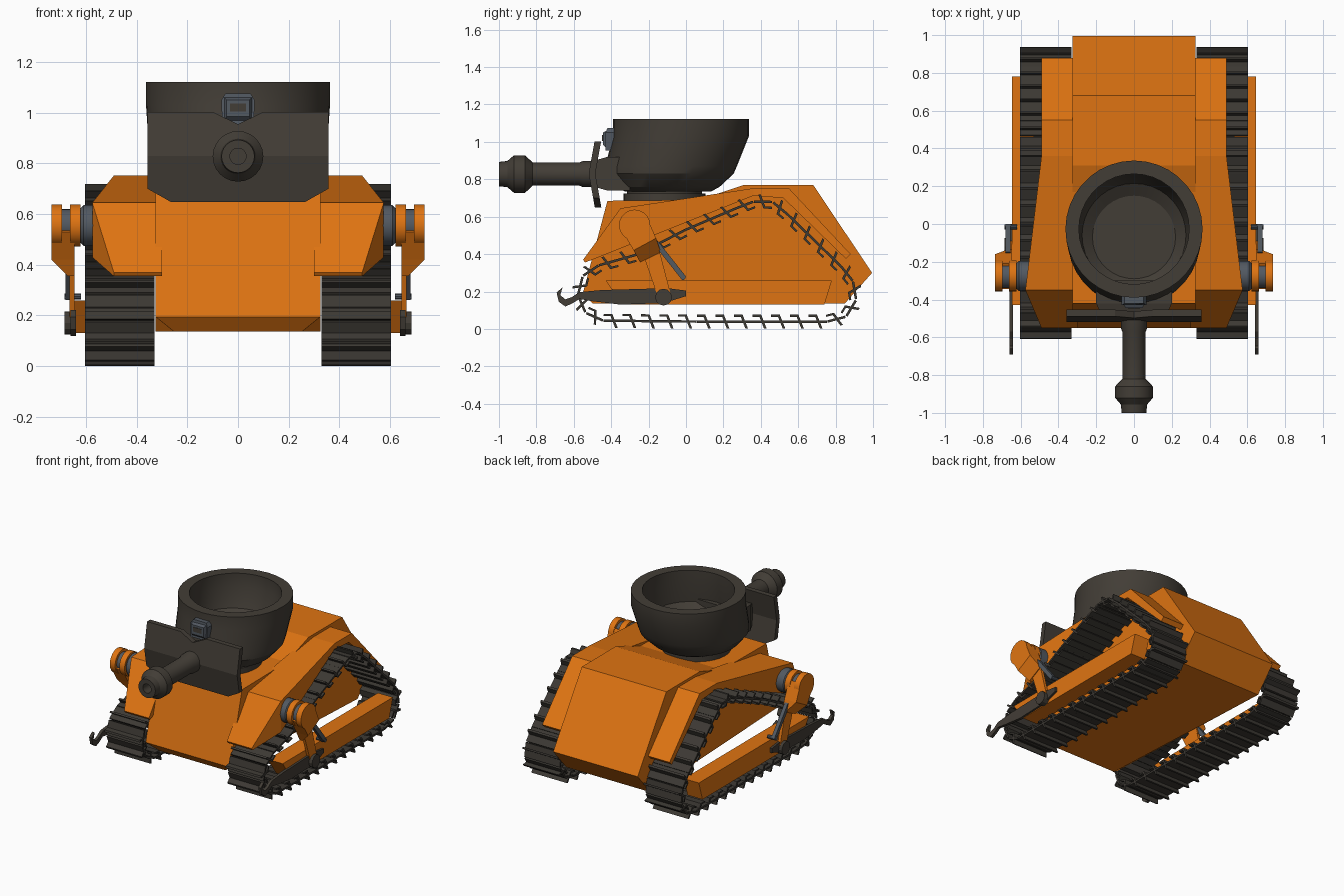
import bpy, bmesh, math
from mathutils import Vector

if "Cube" in bpy.data.objects:
    bpy.data.objects.remove(bpy.data.objects["Cube"])


def mat(name, col):
    m = bpy.data.materials.new(name)
    m.diffuse_color = (*col, 1)
    m.use_nodes = True
    m.node_tree.nodes["Principled BSDF"].inputs["Base Color"].default_value = m.diffuse_color
    return m


ORANGE = mat("orange paint", (0.74, 0.175, 0.006))
DARK = mat("dark gunmetal", (0.055, 0.047, 0.037))
TRACK = mat("track metal", (0.046, 0.041, 0.034))
GREY = mat("blue grey steel", (0.085, 0.1, 0.12))


def finish(bm, name, m, smooth=False):
    bmesh.ops.recalc_face_normals(bm, faces=bm.faces)
    me = bpy.data.meshes.new(name)
    bm.to_mesh(me)
    bm.free()
    me.materials.append(m)
    ob = bpy.data.objects.new(name, me)
    bpy.context.collection.objects.link(ob)
    if smooth:
        bpy.ops.object.select_all(action='DESELECT')
        ob.select_set(True)
        bpy.context.view_layer.objects.active = ob
        bpy.ops.object.shade_smooth_by_angle(angle=math.radians(28))
    return ob


def add_loft(bm, sections):
    rows = [[bm.verts.new(p) for p in s] for s in sections]
    n = len(rows[0])
    for a, b in zip(rows, rows[1:]):
        for i in range(n):
            j = (i + 1) % n
            bm.faces.new((a[i], a[j], b[j], b[i]))
    bm.faces.new(rows[0])
    bm.faces.new(rows[-1])


def loft(name, sections, m, smooth=False):
    bm = bmesh.new()
    add_loft(bm, sections)
    return finish(bm, name, m, smooth)


def prism(name, yz, x0, x1, m):
    """Side profile extruded along x."""
    return loft(name, [[(x, y, z) for y, z in yz] for x in (x0, x1)], m)


def lathe(name, rings, axis, c, m, n=32):
    """Rings are (position on axis, radius, shift in y)."""
    secs = []
    for ring in rings:
        p, r = ring[:2]
        dy = ring[2] if len(ring) > 2 else 0
        sec = []
        for k in range(n):
            u, v = r * math.cos(math.tau * k / n), r * math.sin(math.tau * k / n)
            q = {'x': (p, u, v), 'y': (u, p, v), 'z': (u, v + dy, p)}[axis]
            sec.append(Vector(q) + Vector(c))
        secs.append(sec)
    return loft(name, secs, m, True)


# Central hull, with the belly narrowing at the front
hull = prism("hull", [(-.42, .685), (-.55, .195), (-.50, .137), (.85, .137),
                      (.995, .30), (.68, .77), (.31, .77), (.07, .69)], -.325, .325, ORANGE)
for v in hull.data.vertices:
    if v.co.z < .14 and v.co.y < 0:
        v.co.x *= .78

# Track centre line, front bottom going backwards
PATH = [Vector(p) for p in [(-.44, .055), (0, .05), (.78, .05), (.85, .075), (.895, .13), (.905, .2),
        (.87, .28), (.51, .63), (.47, .665), (.42, .68), (.35, .668), (0, .52), (-.25, .39),
        (-.48, .325), (-.54, .285), (-.57, .2), (-.555, .12), (-.51, .075)]]


def path_points(count):
    segs = [(a, b) for a, b in zip(PATH, PATH[1:] + PATH[:1])]
    total = sum((b - a).length for a, b in segs)
    out = []
    for k in range(count):
        d = total * k / count
        for a, b in segs:
            l = (b - a).length
            if d <= l:
                out.append(a.lerp(b, d / l))
                break
            d -= l
    return out


LINK = [  # cross-sections of one link: plate, slanted grouser, inner pad (along, outward)
    [(-.5, .004), (.5, .004), (.5, .017), (-.5, .017)],
    [(-.18, -.026), (-.04, -.026), (.26, .049), (.12, .049)],
    [(-.5, -.026), (-.04, -.026), (-.04, -.015), (-.5, -.015)],
]

for s, side in ((1, "right"), (-1, "left")):
    # Track links
    bm = bmesh.new()
    pts = path_points(35)
    for a, b in zip(pts, pts[1:] + pts[:1]):
        mid, t = (a + b) / 2, b - a
        nrm = Vector((t.y, -t.x)).normalized()
        for poly in LINK:
            prof = [mid + t * u + nrm * w for u, w in poly]
            add_loft(bm, [[(s * x, p.x, p.y) for p in prof] for x in (.33, .603)])
    finish(bm, side + "_track", TRACK)

    # Fender above the track: y, top, bottom, outer x
    loft(side + "_fender", [[(s * .3, y, zt), (s * x, y, zt), (s * x, y + dy, zb), (s * .3, y + dy, zb)]
                            for y, zt, zb, x, dy in [(-.55, .37, .355, .49, .01), (-.35, .645, .43, .575, 0),
                                                     (.36, .752, .712, .49, 0), (.55, .752, .70, .49, -.03),
                                                     (.88, .40, .375, .49, -.025)]], ORANGE)
    # Outer beam inside the track loop
    prism(side + "_side_beam", [(-.43, .26), (.78, .26), (.74, .13), (-.34, .13)], s * .53, s * .645, ORANGE)

    # Shoulder joint
    c = (0, -.275, .555)
    lathe(side + "_shoulder_joint", [(s * .5, .08), (s * .61, .08), (s * .625, .065), (s * .73, .065)],
          'x', c, GREY, 24)
    for x0, x1 in ((.622, .662), (.695, .735)):
        lathe(side + "_shoulder_disc", [(s * x0, .083), (s * x1, .083)], 'x', c, ORANGE, 20)
    # Upper arm, tapering inwards at the bottom
    loft(side + "_upper_arm",
         [[(s * .645, y0, z0), (s * x, y0, z0), (s * x, y1, z1), (s * .645, y1, z1)]
          for x, y0, z0, y1, z1 in [(.735, -.345, .53, -.21, .60), (.735, -.28, .42, -.16, .485),
                                    (.67, -.245, .355, -.135, .41)]], ORANGE)
    prism(side + "_forearm", [(-.23, .40), (-.14, .41), (-.08, .18), (-.15, .17)], s * .645, s * .665, ORANGE)
    # Actuator rod with its pin
    d = Vector((.15, -.18)).normalized() * .014
    prism(side + "_actuator_rod", [(-.16 - d.y, .46 + d.x), (-.16 + d.y, .46 - d.x),
                                   (-.01 + d.y, .27 - d.x), (-.01 - d.y, .27 + d.x)], s * .655, s * .68, GREY)
    lathe(side + "_rod_pin", [(s * .62, .013), (s * .685, .013)], 'x', (0, -.015, .275), GREY, 10)
    # Hooked blade
    prism(side + "_hook_blade",
          [(0, .205), (0, .175), (-.12, .138), (-.35, .13), (-.5, .148), (-.57, .16), (-.61, .135),
           (-.645, .12), (-.68, .145), (-.692, .195), (-.66, .222), (-.672, .18), (-.645, .158),
           (-.61, .17), (-.57, .197), (-.45, .208), (-.1, .218)], s * .64, s * .66, DARK)
    lathe(side + "_blade_mount", [(s * .645, .045), (s * .685, .045)], 'x', (0, -.12, .17), DARK, 12)

# Turret ring and open bowl
lathe("turret_ring", [(.66, .22), (.725, .22), (.725, .2), (.76, .2)], 'z', (0, -.115, 0), DARK)
lathe("turret_bowl", [(.735, .23, -.095), (.76, .285, -.105), (.83, .345, -.09), (.87, .352, -.08),
                      (1.03, .363, -.027), (1.122, .363, -.027), (1.122, .292, -.027),
                      (1.03, .292, -.027), (.90, .275, -.06), (.86, .22, -.07)], 'z', (0, 0, 0), DARK, 36)

# Gun mantlet behind the shield
loft("gun_mantlet", [[(-w, y, z0), (w, y, z0), (w, y, z1), (-w, y, z1)]
                     for y, w, z0, z1 in [(-.30, .2, .74, .92), (-.42, .2, .74, .92), (-.49, .17, .76, .9)]], DARK)


# Gun shield in two slanted halves, with a notch at the top
def shield_half(name, xz):
    def y(z):
        return -.52 + abs(z - .83) * .18
    loft(name, [[(x, y(z) + t, z) for x, z in xz] for t in (0, .035)], DARK)


shield_half("shield_top", [(-.357, .83), (.357, .83), (.357, 1.003), (.1, 1.003),
                           (0, .955), (-.1, 1.003), (-.357, 1.003)])
shield_half("shield_bottom", [(.357, .83), (-.357, .83), (-.357, .70), (-.265, .648),
                              (.265, .648), (.357, .70)])

# Gun barrel with muzzle and bore
lathe("gun_barrel", [(-.40, .07), (-.55, .07), (-.57, .062), (-.82, .062), (-.86, .1), (-.92, .1),
                     (-.955, .07), (-1.0, .065), (-1.0, .032), (-.9, .032)], 'y', (0, 0, .828), DARK, 24)

# Sight lamp on the bowl front, with a dark slot
loft("sight_lamp", [[(-.062, y0, .955), (.062, y0, .955), (.066, y0, 1.05), (.05, y1, 1.075),
                     (-.05, y1, 1.075), (-.066, y0, 1.05)]
                    for y0, y1 in [(-.37, -.37), (-.43, -.42)]], GREY)
loft("sight_lamp_hood", [[(-w, y, z0), (w, y, z0), (w, y, z1), (-w, y, z1)]
                         for y, w, z0, z1 in [(-.425, .055, .965, 1.06), (-.445, .045, .985, 1.05)]], GREY)
loft("sight_slot", [[(-.032, y, 1.005), (.032, y, 1.005), (.032, y, 1.036), (-.032, y, 1.036)]
                    for y in (-.442, -.448)], DARK)
